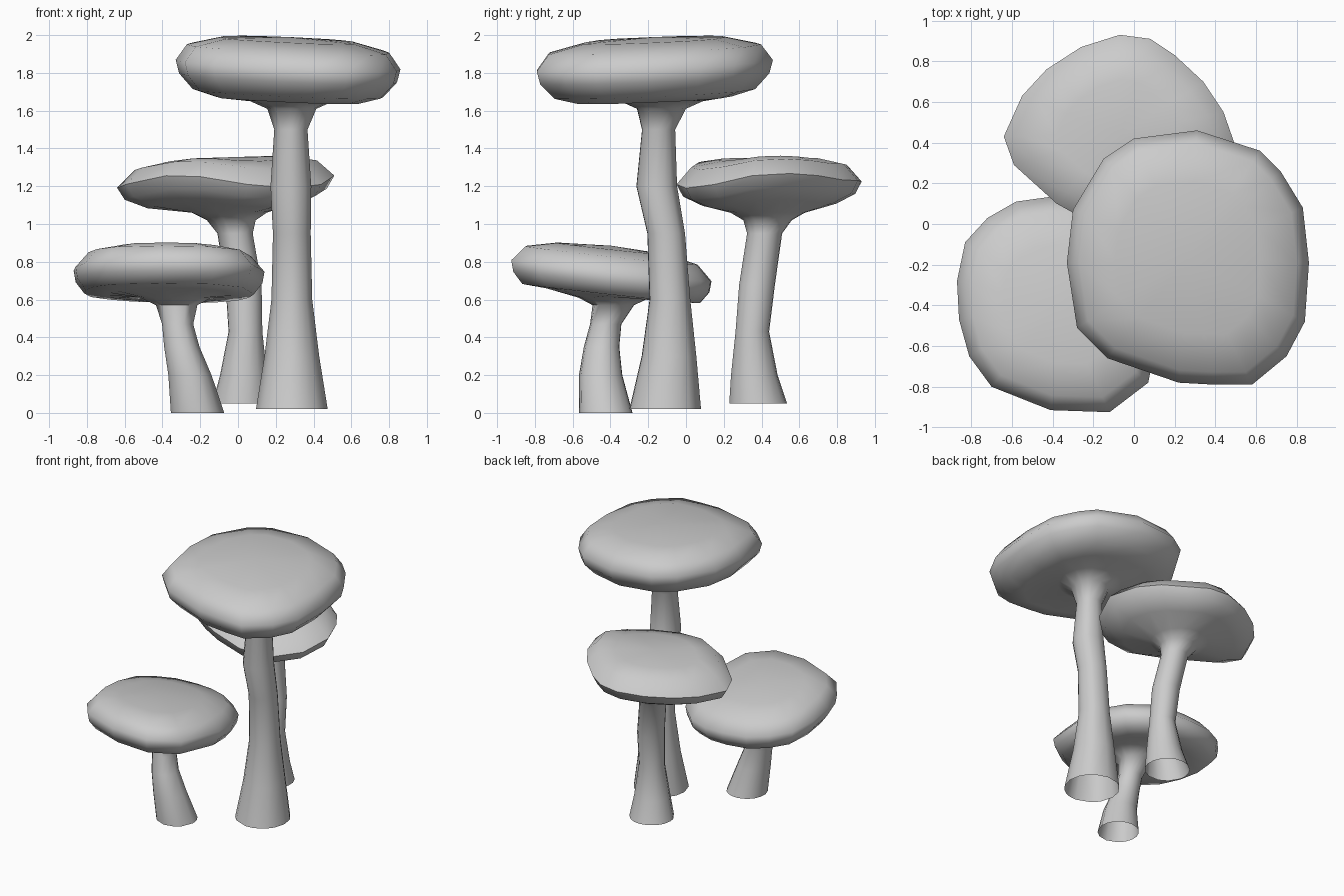
import bpy, math
from mathutils import Vector


def mushroom(name, stem, outline, mid, tilt, profile, top, bumps={}):
    """Loft one skin: open stem foot -> flared neck -> cap underside -> rim -> crown."""
    n = len(outline)
    xs, ys = [p[0] for p in outline], [p[1] for p in outline]
    cx, cy = (min(xs) + max(xs)) / 2, (min(ys) + max(ys)) / 2
    angles = [math.atan2(y - cy, x - cx) for x, y in outline]
    rings = []
    # stem rings: centre x, y, z and radius
    for x, y, z, r in stem:
        rings.append([Vector((x + r * math.cos(a), y + r * math.sin(a), z)) for a in angles])
    # cap rings: the outline scaled about its centre, on a tilted plane
    for scale, dz in profile:
        ring = []
        for i, (x, y) in enumerate(outline):
            px, py = cx + (x - cx) * scale, cy + (y - cy) * scale
            z = mid + tilt[0] * (px - cx) + tilt[1] * (py - cy) + dz
            ring.append(Vector((px, py, z + bumps.get(i, 0) * scale ** 2)))
        rings.append(ring)
    verts = [v for ring in rings for v in ring] + [Vector((cx, cy, mid + top))]
    faces = []
    for k in range(len(rings) - 1):
        for i in range(n):
            j = (i + 1) % n
            faces.append((k * n + i, k * n + j, (k + 1) * n + j, (k + 1) * n + i))
    last = (len(rings) - 1) * n
    faces += [(last + i, last + (i + 1) % n, len(verts) - 1) for i in range(n)]
    mesh = bpy.data.meshes.new(name)
    mesh.from_pydata(verts, [], faces)
    obj = bpy.data.objects.new(name, mesh)
    bpy.context.collection.objects.link(obj)
    bpy.ops.object.select_all(action='DESELECT')
    obj.select_set(True)
    bpy.context.view_layer.objects.active = obj
    bpy.ops.object.shade_smooth_by_angle(angle=math.radians(60))


# tall mushroom, front right
mushroom(
    "tall_mushroom",
    [(.285, -.11, .02, .19), (.285, -.09, .3, .145), (.285, -.085, .6, .108),
     (.285, -.105, .95, .1), (.28, -.155, 1.2, .108), (.28, -.145, 1.5, .088),
     (.285, -.13, 1.61, .13), (.285, -.13, 1.65, .22)],
    [(.86, -.19), (.83, .08), (.72, .26), (.62, .36), (.31, .46), (0, .42),
     (-.15, .32), (-.3, .07), (-.33, -.19), (-.28, -.51), (-.13, -.66),
     (.22, -.78), (.4, -.79), (.58, -.79), (.75, -.65), (.84, -.48)],
    1.825, (-.042, .04),
    [(.65, -.165), (.85, -.13), (.97, -.05), (1, .02), (.9, .105), (.6, .15)], .165)

# middle mushroom, at the back
mushroom(
    "back_mushroom",
    [(.02, .38, .05, .155), (.03, .36, .2, .125), (.04, .35, .43, .09),
     (.03, .375, .68, .096), (-.015, .415, .95, .094), (-.035, .43, 1.02, .13),
     (-.045, .43, 1.06, .2)],
    [(.51, .35), (.44, .55), (.34, .7), (.2, .83), (.08, .91), (-.07, .93),
     (-.26, .87), (-.43, .76), (-.55, .63), (-.64, .43), (-.59, .29),
     (-.38, .1), (-.2, 0), (.05, -.05), (.28, 0), (.44, .15)],
    1.215, (.04, .02),
    [(.72, -.115), (.93, -.065), (1, 0), (.84, .09), (.55, .125)], .138,
    {0: .02, 1: .03, 2: .02, 10: .02, 11: .06, 12: .05, 14: -.03, 15: -.02})

# short mushroom, front left
mushroom(
    "short_mushroom",
    [(-.215, -.425, 0, .142), (-.255, -.452, .2, .115), (-.298, -.447, .35, .094),
     (-.32, -.425, .47, .083), (-.325, -.385, .57, .11), (-.33, -.38, .61, .19)],
    [(.14, -.42), (.11, -.22), (.04, -.05), (-.1, .08), (-.25, .13), (-.4, .135),
     (-.58, .11), (-.72, .03), (-.83, -.09), (-.87, -.28), (-.86, -.47),
     (-.81, -.65), (-.7, -.8), (-.41, -.915), (-.12, -.925), (.07, -.78)],
    .735, (-.02, -.11),
    [(.65, -.11), (.89, -.1), (.98, -.04), (1, .02), (.86, .1), (.55, .135)], .15)
